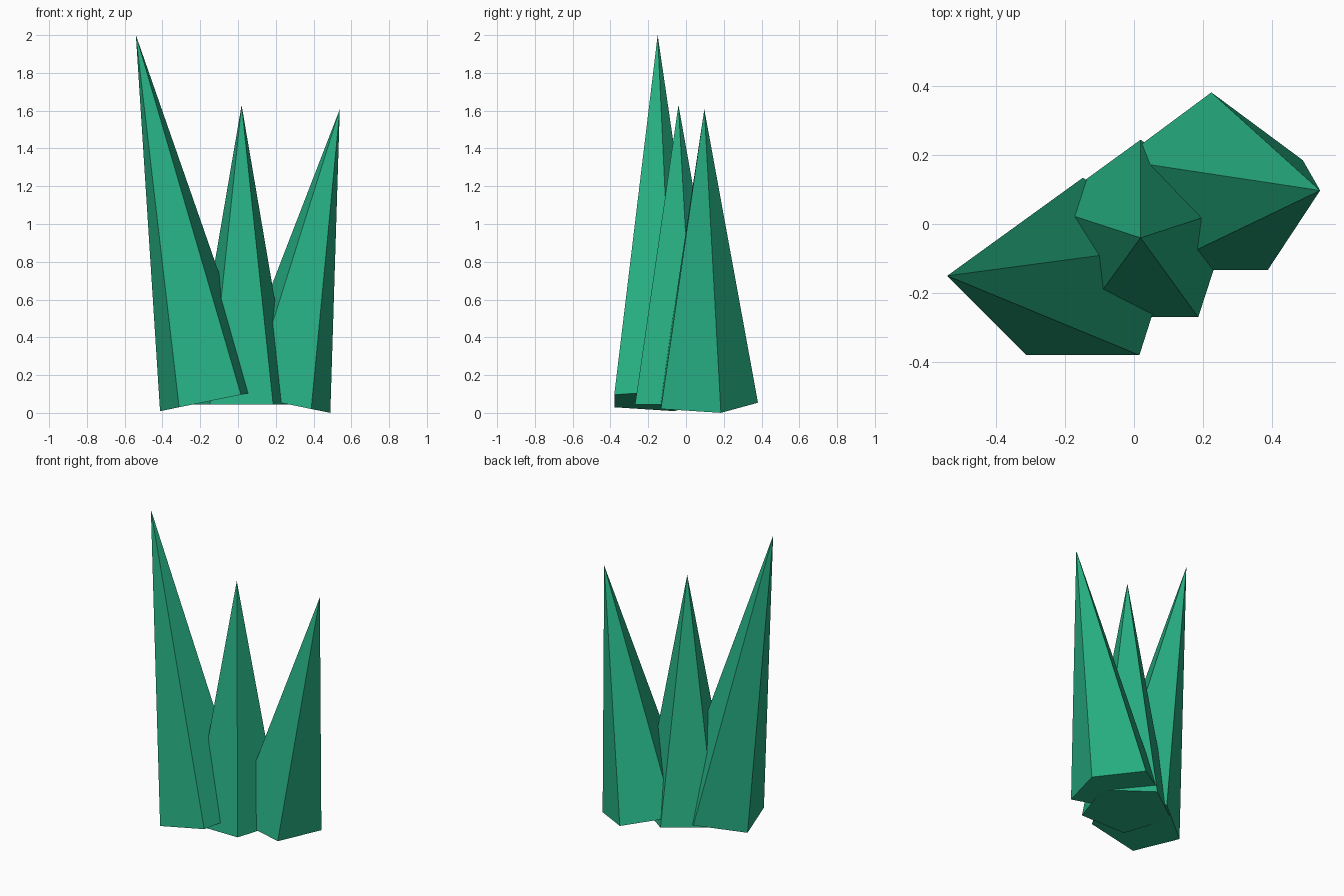
import bpy, bmesh
from math import sin, cos, pi
from mathutils import Matrix

if "Cube" in bpy.data.objects:
    bpy.data.objects.remove(bpy.data.objects["Cube"])

green = bpy.data.materials.new("emerald_green")
green.diffuse_color = (0.02, 0.43, 0.225, 1)
green.use_nodes = True
green.node_tree.nodes["Principled BSDF"].inputs["Base Color"].default_value = green.diffuse_color

RADIUS = 0.284


def spike(name, base, length, tilt):
    """Five-sided pyramid with a closed base, leaning sideways about its base centre."""
    bm = bmesh.new()
    ring = [bm.verts.new((RADIUS * cos(pi / 2 + 2 * pi * i / 5),
                          RADIUS * sin(pi / 2 + 2 * pi * i / 5), 0)) for i in range(5)]
    tip = bm.verts.new((0, 0, length))
    bm.faces.new(ring[::-1])
    for i in range(5):
        bm.faces.new((ring[i], ring[(i + 1) % 5], tip))
    bm.transform(Matrix.Translation(base) @ Matrix.Rotation(tilt, 4, 'Y'))
    mesh = bpy.data.meshes.new(name)
    bm.to_mesh(mesh)
    bm.free()
    mesh.materials.append(green)
    bpy.context.collection.objects.link(bpy.data.objects.new(name, mesh))


# Upright middle spike and two outward-leaning side spikes
spike("middle_spike", (0.019, -0.04, 0.045), 1.585, 0)
spike("right_spike", (0.224, 0.097, 0.054), 1.585, 0.2)
spike("left_spike", (-0.148, -0.15, 0.063), 1.977, -0.2)
